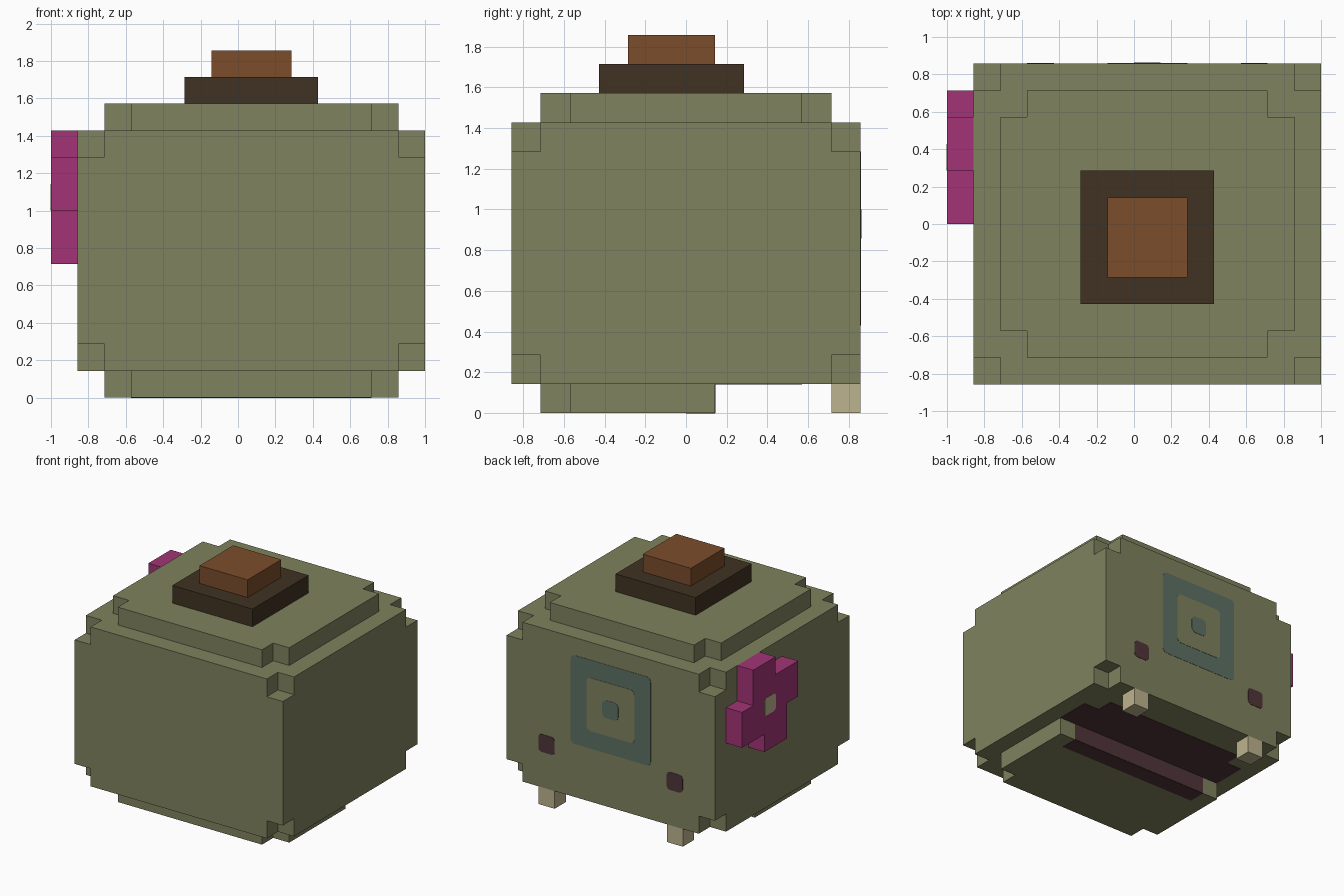
import bpy
import bmesh
import math
from itertools import product
from mathutils import Vector

if "Cube" in bpy.data.objects:
    bpy.data.objects.remove(bpy.data.objects["Cube"], do_unlink=True)

U = 1 / 7  # one block of the grid


def material(name, rgb):
    lin = [(c / 255 / 12.92) if c < 11 else ((c / 255 + 0.055) / 1.055) ** 2.4 for c in rgb]
    mat = bpy.data.materials.new(name)
    mat.use_nodes = True
    mat.diffuse_color = (*lin, 1)
    mat.node_tree.nodes["Principled BSDF"].inputs["Base Color"].default_value = (*lin, 1)
    return mat


olive = material("olive_green", (127, 130, 94))
dark_brown = material("dark_brown", (64, 50, 34))
brown = material("brown", (123, 77, 44))
magenta = material("magenta", (162, 52, 118))
tan = material("tan", (190, 180, 142))
teal = material("muted_teal", (92, 113, 101))
maroon = material("dark_maroon", (80, 53, 58))


def finish(name, bm, mat):
    bmesh.ops.recalc_face_normals(bm, faces=bm.faces[:])
    mesh = bpy.data.meshes.new(name)
    bm.to_mesh(mesh)
    bm.free()
    mesh.materials.append(mat)
    obj = bpy.data.objects.new(name, mesh)
    bpy.context.collection.objects.link(obj)
    return obj


def box(name, lo, hi, mat, bevel_axis=None, radius=0.0):
    """Box between two grid corners, optionally rounded around one axis."""
    bm = bmesh.new()
    bmesh.ops.create_cube(bm, size=1)
    lo, hi = Vector(lo), Vector(hi)
    for v in bm.verts:
        v.co = Vector([(lo[i] + (v.co[i] + 0.5) * (hi[i] - lo[i])) * U for i in range(3)])
    if radius:
        edges = [e for e in bm.edges
                 if abs((e.verts[0].co - e.verts[1].co).normalized()[bevel_axis]) > 0.9]
        bmesh.ops.bevel(bm, geom=edges, offset=radius * U, segments=3, profile=0.5,
                        affect='EDGES')
    return finish(name, bm, mat)


def plate(name, lo, hi, mat, radius=0.0, lift=0.02):
    """Thin painted patch lying on the plane where lo and hi agree."""
    axis = next(i for i in range(3) if lo[i] == hi[i])
    lo, hi = list(lo), list(hi)
    lo[axis] -= lift
    hi[axis] += lift
    return box(name, lo, hi, mat, axis, radius)


def cells(lo, hi, trim=()):
    """Grid cells of a slab, without the corner columns when trimmed."""
    found = set(product(*(range(a, b) for a, b in zip(lo, hi))))
    for sx, sy in trim:
        x = lo[0] if sx < 0 else hi[0] - 1
        y = lo[1] if sy < 0 else hi[1] - 1
        found -= {(x, y, z) for z in range(lo[2], hi[2])}
    return found


def block_shape(name, solid, mat):
    """Outer skin of a set of grid cells, with flat areas merged."""
    bm = bmesh.new()
    for cell in solid:
        for axis, side in product(range(3), (0, 1)):
            near = list(cell)
            near[axis] += 2 * side - 1
            if tuple(near) in solid:
                continue
            corners = []
            for a, b in ((0, 0), (1, 0), (1, 1), (0, 1)):
                p = Vector(cell)
                p[axis] += side
                p[(axis + 1) % 3] += a
                p[(axis + 2) % 3] += b
                corners.append(bm.verts.new(p * U))
            bm.faces.new(corners if side else corners[::-1])
    bmesh.ops.remove_doubles(bm, verts=bm.verts[:], dist=0.001)
    bmesh.ops.dissolve_limit(bm, angle_limit=math.radians(1),
                             verts=bm.verts[:], edges=bm.edges[:])
    return finish(name, bm, mat)


# Body: stepped layers with nipped corners, open at the back underside
all_corners = list(product((-1, 1), (-1, 1)))
front_corners = [(-1, -1), (1, -1)]
body = (cells((-5, -5, 0), (6, 1, 1), front_corners)
        | cells((-6, -6, 1), (7, 6, 2), all_corners)
        | cells((-6, -6, 2), (7, 6, 9))
        | cells((-6, -6, 9), (7, 6, 10), all_corners)
        | cells((-5, -5, 10), (6, 5, 11), all_corners))
block_shape("body", body, olive)

# Cap on top
box("cap_base", (-2, -3, 11), (3, 2, 12), dark_brown)
box("cap_tip", (-1, -2, 12), (2, 1, 13), brown)

# Pinwheel flower on the side
flower = (cells((-7, 1, 6), (-6, 4, 9))
          | cells((-7, 2, 9), (-6, 4, 10))
          | cells((-7, 4, 6), (-6, 5, 8))
          | cells((-7, 1, 5), (-6, 3, 6))
          | cells((-7, 0, 7), (-6, 1, 9)))
block_shape("flower", flower, magenta)
plate("flower_center", (-7, 2, 7), (-7, 3, 8), tan, 0.2)

# Square ring marking on the back
for i, (name, mat) in enumerate((("ring_outer", teal), ("ring_gap", olive), ("ring_dot", teal))):
    plate(name, (-2 + i, 6, 4 + i), (3 - i, 6, 9 - i), mat, 0.25, 0.015 * (i + 1))

# Eyes and teeth in pairs
for side, x in (("right", -4), ("left", 4)):
    plate(side + "_eye", (x, 6, 3), (x + 1, 6, 4), maroon, 0.2)
    box(side + "_tooth", (x, 5, 0), (x + 1, 6, 1), tan)

# Mouth lining under the body
plate("mouth_roof", (-5, 1, 1), (6, 3, 1), maroon)
plate("mouth_roof_edge", (-4, 3, 1), (5, 4, 1), maroon)
plate("mouth_wall", (-4, 1, 0), (5, 1, 1), maroon)
plate("mouth_lip", (-4, 0, 0), (5, 1, 0), maroon)
